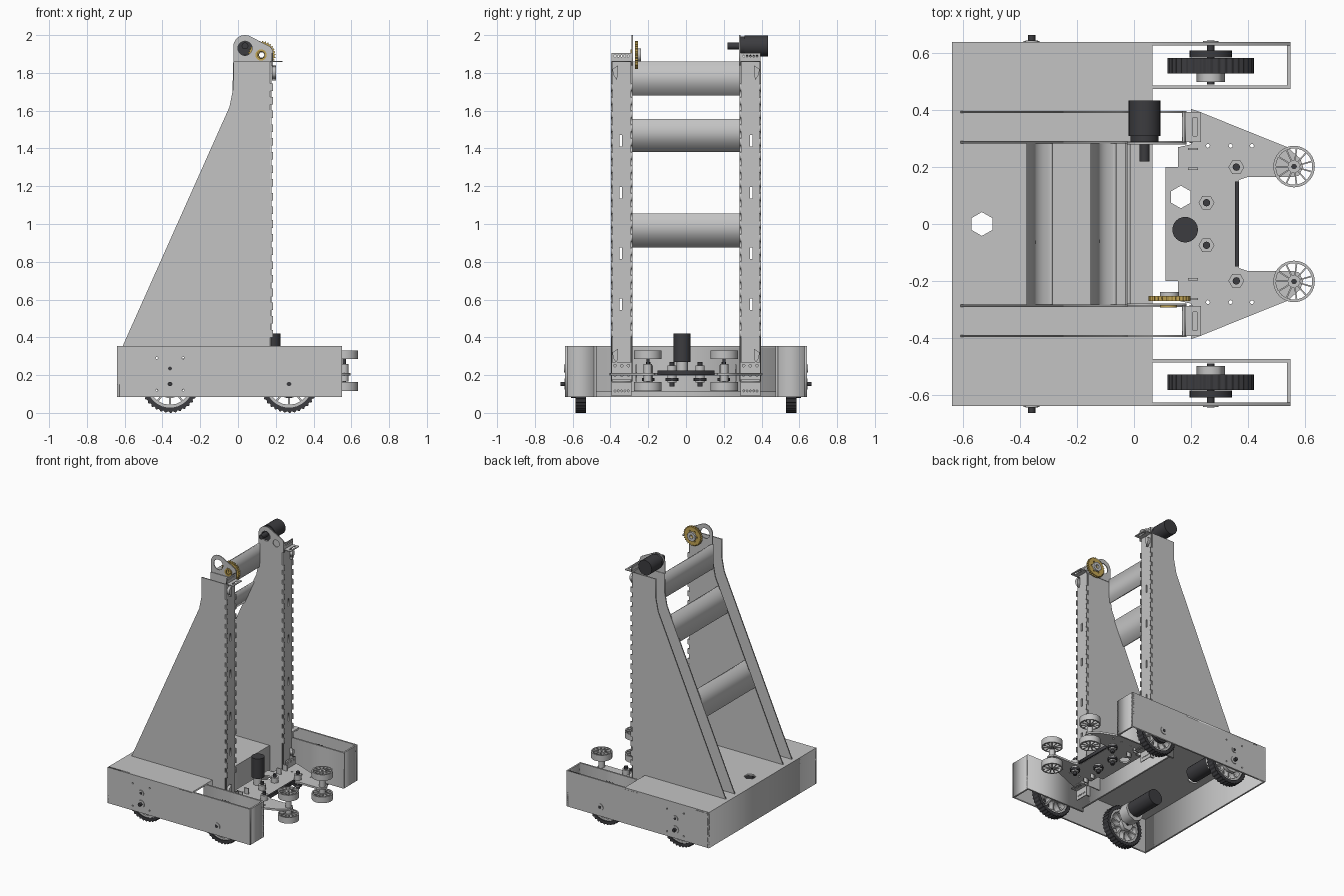
import bpy
from math import cos, sin, pi, radians
from mathutils import Euler

cube = bpy.data.objects.get("Cube")
if cube:
    bpy.data.objects.remove(cube, do_unlink=True)


def material(name, color):
    m = bpy.data.materials.new(name)
    m.use_nodes = True
    m.diffuse_color = (*color, 1)
    m.node_tree.nodes["Principled BSDF"].inputs["Base Color"].default_value = (*color, 1)
    return m


GREY = material("light grey metal", (0.55, 0.55, 0.55))
BLACK = material("black rubber", (0.045, 0.045, 0.05))
GOLD = material("gold", (0.55, 0.38, 0.09))
TURN = {"Z": (0, 0, 0), "Y": (pi / 2, 0, 0), "X": (pi / 2, 0, pi / 2)}


def sheet(name, loops, axis, at, thick, mat=GREY):
    """Flat cut plate: first loop is the outline, the others are holes."""
    cu = bpy.data.curves.new(name, "CURVE")
    cu.dimensions, cu.fill_mode, cu.extrude = "2D", "BOTH", thick / 2
    for loop in loops:
        sp = cu.splines.new("POLY")
        sp.points.add(len(loop) - 1)
        for p, (u, v) in zip(sp.points, loop):
            p.co = (u, v, 0, 1)
        sp.use_cyclic_u = True
    ob = bpy.data.objects.new(name, cu)
    bpy.context.collection.objects.link(ob)
    ob.rotation_euler = TURN[axis]
    ob.location["XYZ".index(axis)] = at
    bpy.ops.object.select_all(action="DESELECT")
    ob.select_set(True)
    bpy.context.view_layer.objects.active = ob
    bpy.ops.object.convert(target="MESH")
    ob = bpy.context.object
    ob.data.materials.clear()
    ob.data.materials.append(mat)
    return ob


def ring(u, v, r, n=24, turn=0):
    return [(u + r * cos(turn + 2 * pi * i / n), v + r * sin(turn + 2 * pi * i / n)) for i in range(n)]


def cog(u, v, r, depth, n):
    pts = []
    for i in range(4 * n):
        rad, a = r - (depth if i % 4 > 1 else 0), pi * i / (2 * n)
        pts.append((u + rad * cos(a), v + rad * sin(a)))
    return pts


def rect(u0, u1, v0, v1):
    return [(u0, v0), (u1, v0), (u1, v1), (u0, v1)]


def box(name, x0, x1, y0, y1, z0, z1, mat=GREY):
    return sheet(name, [rect(x0, x1, y0, y1)], "Z", (z0 + z1) / 2, z1 - z0, mat)


def rod(name, axis, u, v, r, a, b, mat=GREY, n=24):
    ob = sheet(name, [ring(u, v, r, n)], axis, (a + b) / 2, abs(b - a), mat)
    if n > 8:
        bpy.ops.object.shade_smooth_by_angle(angle=radians(35))
    return ob


def spoked(name, axis, u, v, r, rim, hub, at, width, count):
    """Rim, hub and spokes cut as one plate with wedge-shaped openings."""
    loops = [ring(u, v, r, 40)]
    for i in range(count):
        mid, half = 2 * pi * i / count, pi / count
        lo, hi = half * 0.6, half * 0.85
        corners = [(hub, -lo), (r - rim, -hi), (r - rim, 0), (r - rim, hi), (hub, lo)]
        loops.append([(u + q * cos(mid + a), v + q * sin(mid + a)) for q, a in corners])
    loops.append(ring(u, v, hub * 0.4, 6))
    return sheet(name, loops, axis, at, width)


# chassis shell, open underneath
T, BOT, TOP = 0.012, 0.085, 0.355
sheet("deck", [rect(-0.64, 0.065, -0.64, 0.64), ring(-0.535, 0, 0.042, 6, pi / 6)], "Z", TOP - T / 2, T)
box("back_wall", -0.64, -0.64 + T, -0.64, 0.64, BOT, TOP)
box("cross_wall", 0.065 - T, 0.065, -0.475, 0.475, 0.11, TOP)
for s, side in ((1, "left"), (-1, "right")):
    def span(a, b):
        return sorted((s * a, s * b))
    holes = [ring(x, z, 0.006, 8) for x in (-0.43, -0.29) for z in (0.12, 0.29)]
    sheet(side + "_outer_wall", [rect(-0.64, 0.55, BOT, TOP)] + holes, "Y", s * (0.64 - T / 2), T)
    box(side + "_inner_wall", 0.065 - T, 0.55, *span(0.475, 0.475 + T), BOT, TOP)
    box(side + "_pod_end", 0.55 - T, 0.55, *span(0.475, 0.64), BOT, TOP)

    # drive wheels
    for x in (-0.36, 0.27):
        sheet(side + "_tyre", [cog(x, 0.153, 0.153, 0.007, 36), ring(x, 0.153, 0.125, 36)],
              "Y", s * 0.557, 0.055, BLACK)
        spoked(side + "_drive_wheel", "Y", x, 0.153, 0.126, 0.016, 0.045, s * 0.557, 0.04, 10)
        rod(side + "_hub", "Y", x, 0.153, 0.075, -s * 0.585, -s * 0.61, BLACK if x > 0 else GREY)
        rod(side + "_hub_nut", "Y", x, 0.153, 0.05, -s * 0.5, -s * 0.53, GREY, 6)
        rod(side + "_axle", "Y", x, 0.153, 0.013, -s * 0.49, -s * (0.665 if x < 0 else 0.645), BLACK, 6)
        rod(side + "_bearing", "Y", x, 0.153, 0.028, -s * 0.638, -s * 0.644, GREY, 16)
    rod(side + "_shaft_end", "Y", -0.36, 0.235, 0.022, -s * 0.638, -s * 0.645)
    rod(side + "_shaft_tip", "Y", -0.36, 0.235, 0.01, -s * 0.638, -s * 0.647, BLACK)
    rod(side + "_drive_motor", "Y", -0.36, 0.235, 0.058, -s * 0.2, -s * 0.42, BLACK)
    rod(side + "_gearbox", "Y", -0.36, 0.22, 0.075, -s * 0.42, -s * 0.5, GREY, 8)

    # tower side plates with finger-jointed front edge
    edge, pitch, count = [], 0.0725, 19
    for i in range(count):
        z = 0.4 + i * pitch
        edge += [(0.17, z), (0.185, z), (0.185, z + pitch * 0.55), (0.17, z + pitch * 0.55)]
    outline = [(-0.61, TOP), (0.055, TOP), (0.067, TOP), (0.067, 0.165), (0.17, 0.165)] + edge + [
        (0.17, 1.86), (-0.025, 1.86), (-0.025, 1.72), (-0.045, 1.62)]
    for y in (0.288, 0.394):
        sheet(side + "_tower_plate", [outline], "Y", s * y, 0.008)

    # slotted tower face
    slots = [rect(s * 0.339, s * 0.351, z - 0.03, z + 0.03) for z in (0.575, 0.845, 1.165, 1.44)]
    sheet(side + "_tower_face", [rect(s * 0.29, s * 0.392, 0.165, 1.86)] + slots, "X", 0.173, 0.01)
    for z in (0.3, 1.8):
        sheet(side + "_tower_gusset", [[(s * 0.36, z + 0.04), (s * 0.39, z + 0.02),
              (s * 0.385, z - 0.01), (s * 0.365, z - 0.04)]], "X", 0.19, 0.02)

    # angle brackets on the top and foot of the tower
    slot = rect(0.208, 0.222, s * 0.31, s * 0.375)
    for z, up in ((1.86, 0.045), (0.165, -0.075)):
        sheet(side + "_bracket_shelf", [rect(0.17, 0.235, s * 0.288, s * 0.394), slot], "Z", z, 0.006)
        v = z + up * 0.65
        dots = [ring(s * (0.306 + 0.0175 * i), v, 0.005, 8) for i in range(5)]
        sheet(side + "_bracket_flange", [rect(s * 0.288, s * 0.394, min(z, z + up), max(z, z + up))] + dots,
              "X", 0.18, 0.006)
    sheet(side + "_plate_mount", [rect(s * 0.285, s * 0.394, 0.175, 0.27)] +
          [ring(s * y, z, 0.007, 8) for y in (0.305, 0.34, 0.375) for z in (0.2, 0.25)], "X", 0.2, 0.01)

    # rounded ear carrying the lift shaft
    ear = [(-0.025, 1.84), (0.185, 1.84)]
    ear += [(0.15 + 0.035 * cos(radians(a)), 1.91 + 0.035 * sin(radians(a))) for a in range(0, 61, 15)]
    ear += [(0.037 + 0.062 * cos(radians(a)), 1.938 + 0.062 * sin(radians(a))) for a in range(60, 181, 12)]
    sheet(side + "_ear", [ear, ring(0.037, 1.93, 0.038, 20), ring(0.122, 1.895, 0.026, 20)],
          "Y", s * 0.284, 0.007)

# braces joining the towers along their sloping back edge
def brace(name, low, high):
    (x0, z0), (x1, z1) = low, high
    sheet(name, [[(x0, z0), (x0 + 0.012, z0), (x1 + 0.012, z1), (x1, z1)]], "Y", 0, 0.57)

def slope(z):
    return (-0.61 + (z - TOP) * 0.565 / 1.265, z)

brace("lower_brace", slope(0.875), slope(1.055))
brace("middle_brace", slope(1.38), slope(1.555))
brace("top_brace", (-0.03, 1.68), (-0.025, 1.86))

# lift motor and gears
rod("lift_motor", "Y", 0.037, 1.943, 0.056, 0.31, 0.435, BLACK)
rod("lift_motor_cap", "Y", 0.037, 1.943, 0.05, 0.288, 0.31, BLACK)
rod("pinion", "Y", 0.037, 1.943, 0.018, 0.22, 0.285, BLACK, 12)
sheet("lift_gear", [cog(0.125, 1.895, 0.074, 0.008, 30), ring(0.125, 1.895, 0.018, 6)] +
      [ring(0.125 + 0.04 * cos(a * pi / 3), 1.895 + 0.04 * sin(a * pi / 3), 0.006, 8) for a in range(6)],
      "Y", -0.262, 0.018, GOLD)
sheet("gear_hub", [ring(0.125, 1.895, 0.034), ring(0.125, 1.895, 0.015, 6)], "Y", -0.246, 0.014)
sheet("gear_bushing", [ring(0.122, 1.895, 0.03), ring(0.122, 1.895, 0.019)], "Y", -0.289, 0.008, GOLD)

# intake plate
half = [(0.11, 0.2), (0.155, 0.2), (0.155, 0.27), (0.2, 0.28), (0.2, 0.405), (0.23, 0.395), (0.54, 0.27),
        (0.585, 0.23), (0.595, 0.2), (0.58, 0.17), (0.56, 0.165), (0.4, 0.165), (0.37, 0.155), (0.36, 0.13)]
cuts = [ring(0.165, 0.095, 0.04, 6, pi / 6)]
cuts += [ring(x, s * 0.275, 0.007, 8) for x in (0.26, 0.34, 0.415) for s in (1, -1)]
PZ = 0.205
sheet("intake_plate", [half + [(x, -y) for x, y in reversed(half)]] + cuts, "Z", PZ, 0.014)
rod("intake_motor", "Z", 0.18, -0.02, 0.045, 0.27, 0.42, BLACK)
rod("intake_motor_neck", "Z", 0.18, -0.02, 0.03, PZ, 0.27, GREY, 8)
for s, side in ((1, "left"), (-1, "right")):
    for x, y in ((0.255, 0.075), (0.36, 0.2)):
        rod(side + "_pulley_nut", "Z", x, s * y, 0.028, 0.16, 0.25, GREY, 6)
        rod(side + "_pulley_flange", "Z", x, s * y, 0.034, 0.17, 0.185, BLACK, 16)
        rod(side + "_pulley_pin", "Z", x, s * y, 0.013, 0.14, 0.27, BLACK, 12)
    for z in (0.14, 0.308):
        spoked(side + "_intake_wheel", "Z", 0.563, s * 0.202, 0.073, 0.009, 0.022, z, 0.046, 11)
    rod(side + "_intake_shaft", "Z", 0.563, s * 0.202, 0.009, 0.115, 0.325, BLACK, 6)
    rod(side + "_intake_hub", "Z", 0.563, s * 0.202, 0.022, 0.165, 0.26, GREY, 12)
    for y in (0.19, 0.26):
        box(side + "_plate_tab", 0.19, 0.225, *sorted((s * y, s * (y + 0.008))), 0.165, 0.255)
box("intake_crossbar", 0.355, 0.37, -0.15, 0.15, 0.2, 0.225, BLACK)
